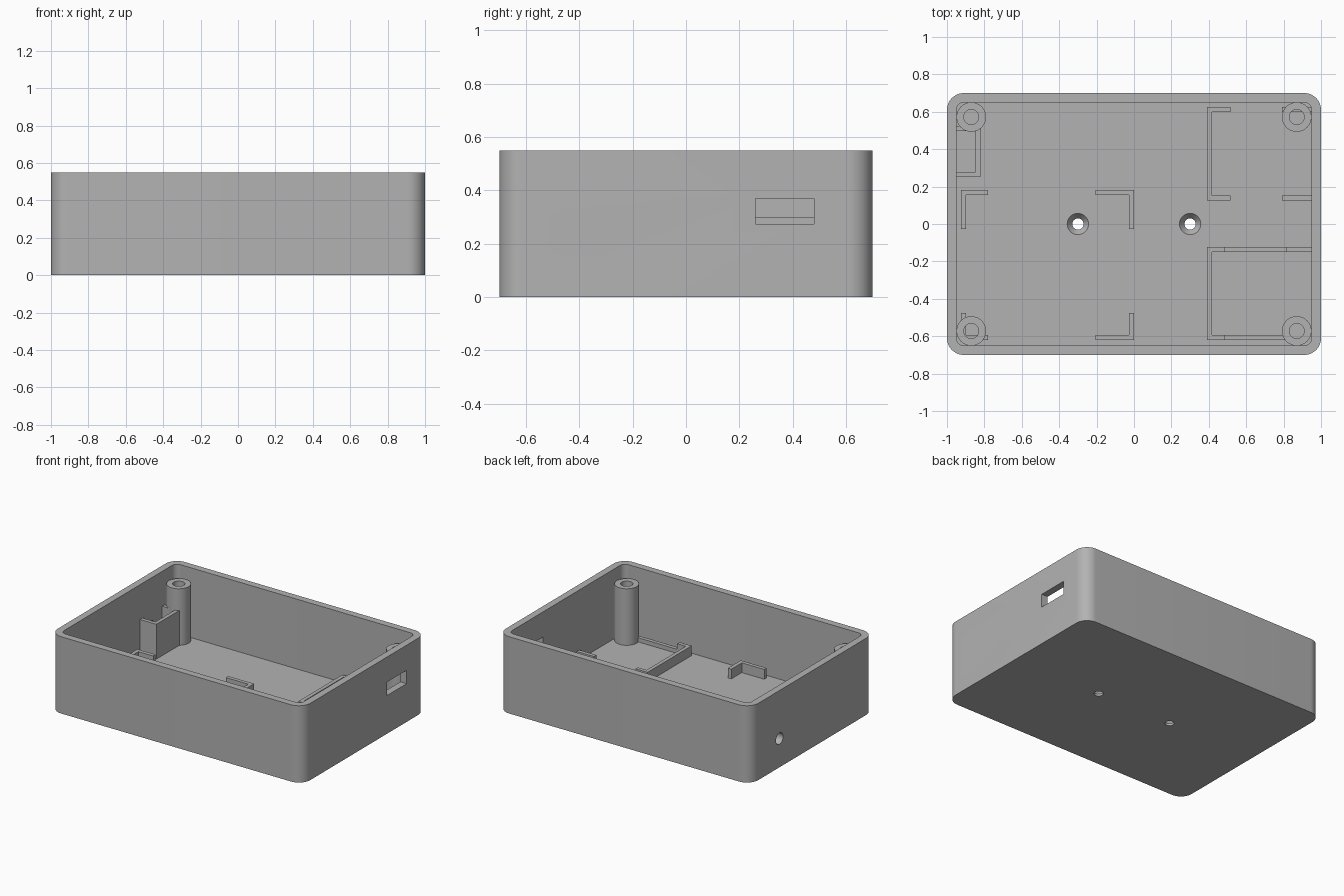
import bpy, bmesh, math
from mathutils import Matrix, Vector

if "Cube" in bpy.data.objects:
    bpy.data.objects.remove(bpy.data.objects["Cube"])

grey = bpy.data.materials.new("plain_grey")
grey.use_nodes = True
colour = (0.45, 0.45, 0.45, 1)
grey.diffuse_color = colour
grey.node_tree.nodes["Principled BSDF"].inputs["Base Color"].default_value = colour

FLOOR, TOP = 0.05, 0.55
RAIL_TOP, JACK_TOP, POST_TOP = 0.12, 0.30, 0.455
T = 0.027  # rib thickness


def finish(name, bm, helper=False):
    bmesh.ops.recalc_face_normals(bm, faces=bm.faces)
    mesh = bpy.data.meshes.new(name)
    bm.to_mesh(mesh)
    bm.free()
    mesh.materials.append(grey)
    obj = bpy.data.objects.new(name, mesh)
    bpy.context.collection.objects.link(obj)
    obj.hide_render = helper
    return obj


def rounded_outline(w, d, r, steps=12):
    """Counter-clockwise rounded rectangle, centred on the origin."""
    pts = []
    for i, (sx, sy) in enumerate([(1, 1), (-1, 1), (-1, -1), (1, -1)]):
        for k in range(steps + 1):
            a = math.pi / 2 * (i + k / steps)
            pts.append((sx * (w / 2 - r) + r * math.cos(a),
                        sy * (d / 2 - r) + r * math.sin(a)))
    return pts


def prism(name, outline, z0, z1, matrix=Matrix(), helper=False):
    bm = bmesh.new()
    face = bm.faces.new([bm.verts.new((x, y, z0)) for x, y in outline])
    ext = bmesh.ops.extrude_face_region(bm, geom=[face])
    top = [v for v in ext["geom"] if isinstance(v, bmesh.types.BMVert)]
    bmesh.ops.translate(bm, verts=top, vec=(0, 0, z1 - z0))
    bm.transform(matrix)
    return finish(name, bm, helper)


def lathe(name, profile, centre, helper=False, steps=40):
    """Turn a closed (radius, z) profile about a vertical axis."""
    bm = bmesh.new()
    verts = [bm.verts.new((r, 0, z)) for r, z in profile]
    edges = [bm.edges.new((verts[i - 1], verts[i])) for i in range(len(verts))]
    bmesh.ops.spin(bm, geom=verts + edges, axis=(0, 0, 1), cent=(0, 0, 0),
                   angle=math.tau, steps=steps, use_duplicate=False)
    bmesh.ops.remove_doubles(bm, verts=bm.verts, dist=1e-5)
    bm.transform(Matrix.Translation(Vector((*centre, 0))))
    return finish(name, bm, helper)


def ribs(name, boxes, top):
    """Upright ribs from (x0, x1, y0, y1) footprints, sunk slightly into the floor."""
    bm = bmesh.new()
    z0 = FLOOR - 0.01
    for x0, x1, y0, y1 in boxes:
        m = Matrix.Translation(((x0 + x1) / 2, (y0 + y1) / 2, (z0 + top) / 2))
        m = m @ Matrix.Diagonal((x1 - x0, y1 - y0, top - z0, 1))
        bmesh.ops.create_cube(bm, size=1, matrix=m)
    return finish(name, bm)


def smooth(obj):
    bpy.ops.object.select_all(action="DESELECT")
    obj.select_set(True)
    bpy.context.view_layer.objects.active = obj
    bpy.ops.object.shade_smooth_by_angle(angle=math.radians(30))


def corner(x, y, dx, dy, lx, ly):
    """L-shaped corner at (x, y) with legs running along dx and dy."""
    return [(*sorted((x, x + dx * lx)), *sorted((y, y + dy * T))),
            (*sorted((x, x + dx * T)), *sorted((y, y + dy * ly)))]


# Shell and its cutters
case = prism("case_shell", rounded_outline(2, 1.4, 0.09), 0, TOP)


def side_matrix(x, y, z):
    # local x -> y, local y -> z, local z -> x
    axes = Matrix(((0, 0, 1), (1, 0, 0), (0, 1, 0))).to_4x4()
    return Matrix.Translation((x, y, z)) @ axes


cutters = [
    prism("cavity_cutter", rounded_outline(1.9, 1.3, 0.04), FLOOR, TOP + 0.1, helper=True),
    prism("oval_port_cutter", rounded_outline(0.28, 0.13, 0.0649), -0.03, 0.1,
          side_matrix(0.93, -0.373, 0.237), True),
    prism("slot_port_cutter", [(-0.11, -0.048), (0.11, -0.048), (0.11, 0.048), (-0.11, 0.048)],
          -0.03, 0.1, side_matrix(0.93, 0.37, 0.322), True),
    prism("jack_hole_cutter", rounded_outline(0.08, 0.08, 0.0399), -0.1, 0.03,
          side_matrix(-0.93, 0.37, 0.205), True),
]
for x in (-0.3, 0.3):
    cutters.append(lathe("screw_hole_cutter",
                         [(0, -0.05), (0.03, -0.05), (0.03, 0.015), (0.057, FLOOR),
                          (0.057, 0.08), (0, 0.08)], (x, 0), True))
for cutter in cutters:
    mod = case.modifiers.new(cutter.name, "BOOLEAN")
    mod.operation, mod.solver, mod.object = "DIFFERENCE", "EXACT", cutter

# Bake the cuts, then drop the cutters
depsgraph = bpy.context.evaluated_depsgraph_get()
cut_mesh = bpy.data.meshes.new_from_object(case.evaluated_get(depsgraph))
case.modifiers.clear()
case.data = cut_mesh
for cutter in cutters:
    bpy.data.objects.remove(cutter)
smooth(case)

# Hollow corner screw posts
for sx, side in ((-1, "right"), (1, "left")):
    for sy, end in ((-1, "front"), (1, "back")):
        post = lathe(f"{end}_{side}_screw_post",
                     [(0.04, FLOOR - 0.01), (0.079, FLOOR - 0.01), (0.079, POST_TOP),
                      (0.04, POST_TOP)], (sx * 0.87, sy * 0.572))
        smooth(post)

# Four corner brackets for the large board
board = []
for x, dx, lx in ((-0.925, 1, 0.145), (0, -1, 0.205)):
    for y, dy, ly in ((0.182, -1, 0.21), (-0.62, 1, 0.145)):
        board += corner(x, y, dx, dy, lx, ly)
ribs("board_brackets", board, RAIL_TOP)

# Rear bay: C-shaped rib and two stubs on the side wall
ribs("rear_bay_ribs", [
    (0.39, 0.39 + T, 0.125, 0.625),
    (0.39, 0.515, 0.125, 0.125 + T), (0.39, 0.515, 0.625 - T, 0.625),
    (0.79, 0.96, 0.125, 0.125 + T), (0.79, 0.96, 0.625 - T, 0.625)], RAIL_TOP)

# Front bay: raised ends joined by lower rails
ribs("front_bay_ribs", [
    (0.39, 0.39 + T, -0.62, -0.122),
    (0.39, 0.485, -0.122 - T, -0.122), (0.39, 0.485, -0.62, -0.62 + T),
    (0.815, 0.96, -0.122 - T, -0.122)], RAIL_TOP)
ribs("front_bay_low_rails", [
    (0.48, 0.82, -0.122 - T, -0.122), (0.48, 0.82, -0.62, -0.62 + T)], 0.08)

# Tall enclosure around the jack hole
ribs("jack_enclosure", [
    (-0.848, -0.822, 0.25, 0.525),
    (-0.96, -0.822, 0.25, 0.25 + T), (-0.96, -0.822, 0.525 - T, 0.525)], JACK_TOP)
